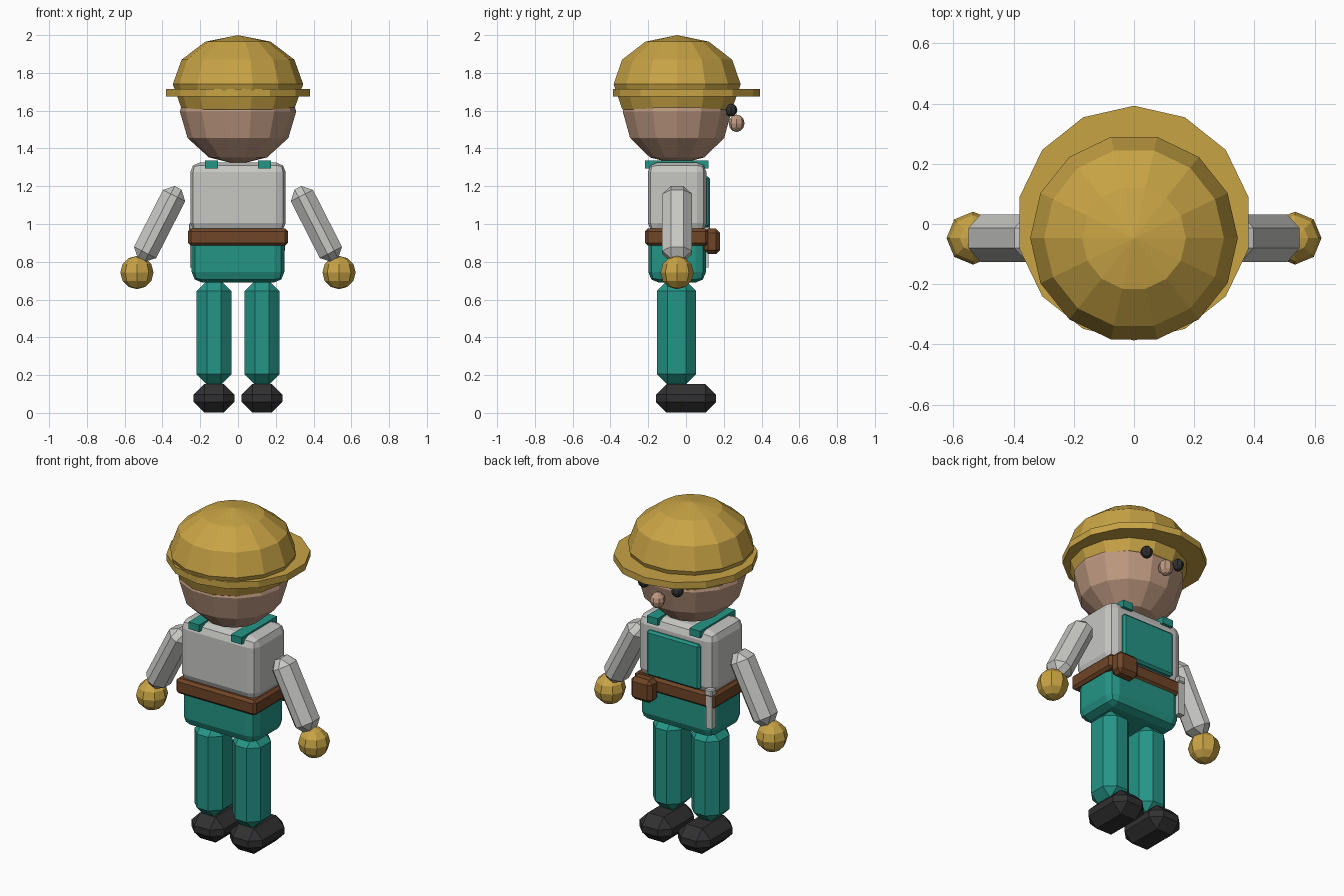
import bpy, bmesh, math
from mathutils import Matrix

if "Cube" in bpy.data.objects:
    bpy.data.objects.remove(bpy.data.objects["Cube"])

CY = -0.047  # body centre line


def material(name, rgb):
    m = bpy.data.materials.new(name)
    m.diffuse_color = (*rgb, 1.0)
    m.use_nodes = True
    m.node_tree.nodes["Principled BSDF"].inputs["Base Color"].default_value = m.diffuse_color
    return m


GOLD = material("golden_yellow", (0.58, 0.37, 0.06))
TEAL = material("teal_cloth", (0.018, 0.30, 0.24))
SKIN = material("skin", (0.52, 0.32, 0.22))
PALE = material("pale_grey", (0.57, 0.57, 0.55))
BROWN = material("brown_leather", (0.16, 0.06, 0.02))
DARK = material("charcoal", (0.03, 0.03, 0.032))


def finish(name, bm, mat, loc, rot_y=0.0):
    me = bpy.data.meshes.new(name)
    bm.to_mesh(me)
    bm.free()
    me.materials.append(mat)
    ob = bpy.data.objects.new(name, me)
    ob.location = loc
    ob.rotation_euler.y = rot_y
    bpy.context.collection.objects.link(ob)
    return ob


def box(name, size, loc, mat, bevel=0.0, segments=1, rot_y=0.0):
    bm = bmesh.new()
    bmesh.ops.create_cube(bm, size=1.0, matrix=Matrix.Diagonal((*size, 1.0)))
    if bevel:
        bmesh.ops.bevel(bm, geom=bm.edges[:], offset=bevel, segments=segments,
                        profile=0.5, affect='EDGES')
    return finish(name, bm, mat, loc, rot_y)


def ball(name, radii, loc, mat, seg, rings):
    bm = bmesh.new()
    turn = Matrix.Rotation(math.pi / 2, 4, 'Z')  # a vertex column faces forward
    bmesh.ops.create_uvsphere(bm, u_segments=seg, v_segments=rings, radius=1.0,
                              matrix=Matrix.Diagonal((*radii, 1.0)) @ turn)
    return finish(name, bm, mat, loc)


# Head, face and hard hat
ball("head", (0.308, 0.295, 0.28), (0, CY, 1.595), SKIN, 14, 6)
ball("nose", (0.042, 0.042, 0.046), (0, 0.268, 1.533), SKIN, 8, 6)
ball("hat_dome", (0.345, 0.345, 0.26), (0, CY, 1.74), GOLD, 14, 6)
bm = bmesh.new()
bmesh.ops.create_cone(bm, cap_ends=True, segments=14, radius1=0.39, radius2=0.39,
                      depth=0.04, matrix=Matrix.Rotation(math.pi, 4, 'Z'))
brim = finish("hat_brim", bm, GOLD, (0, 0.003, 1.695))
# keep a brim corner pointing straight forward
if max(v.co.y for v in brim.data.vertices) < 0.389:
    brim.data.transform(Matrix.Rotation(math.pi / 2, 4, 'Z'))

# Torso, overalls and belt
box("shirt", (0.505, 0.31, 0.37), (0, CY, 1.14), PALE, 0.05, 2)
box("trouser_seat", (0.49, 0.305, 0.27), (0, CY, 0.825), TEAL, 0.055, 2)
box("belt", (0.53, 0.335, 0.09), (0, CY - 0.003, 0.93), BROWN, 0.015)
box("belt_pouch", (0.14, 0.085, 0.135), (0.18, 0.138, 0.908), BROWN, 0.022)
box("bib", (0.35, 0.045, 0.27), (0, 0.105, 1.117), TEAL, 0.012)
box("hammer_handle", (0.04, 0.04, 0.21), (-0.235, 0.1, 0.875), PALE)
box("hammer_head", (0.05, 0.045, 0.04), (-0.235, 0.105, 0.985), PALE, 0.006)

# Paired parts
for side, s in (("left", -1), ("right", 1)):
    ball(side + "_eye", (0.034,) * 3, (s * 0.11, 0.238, 1.603), DARK, 8, 6)
    box(side + "_strap", (0.07, 0.335, 0.042), (s * 0.14, CY - 0.002, 1.314), TEAL)
    box(side + "_arm", (0.132, 0.158, 0.43), (s * 0.415, CY, 1.0), PALE, 0.046,
        rot_y=-s * math.radians(27))
    ball(side + "_glove", (0.088,) * 3, (s * 0.535, CY, 0.743), GOLD, 8, 6)
    box(side + "_leg", (0.185, 0.208, 0.55), (s * 0.127, CY - 0.003, 0.425), TEAL, 0.055)
    box(side + "_boot", (0.215, 0.318, 0.152), (s * 0.127, 0.0, 0.077), DARK, 0.056)
